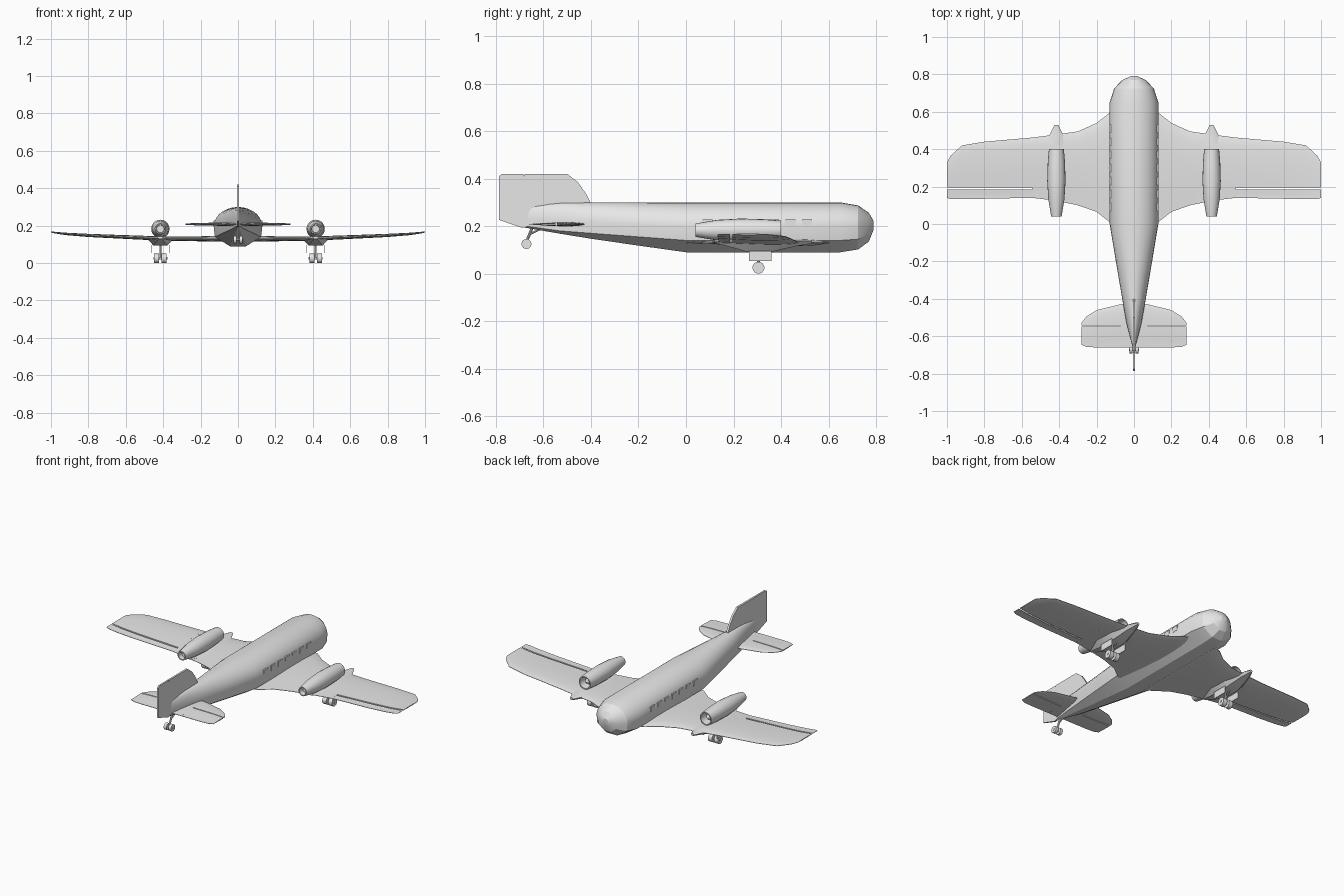
import bpy, bmesh, math
from mathutils import Vector, Matrix

if "Cube" in bpy.data.objects:
    bpy.data.objects.remove(bpy.data.objects["Cube"])

grey = bpy.data.materials.new("light_grey")
grey.diffuse_color = (0.8, 0.8, 0.8, 1)
grey.use_nodes = True
grey.node_tree.nodes["Principled BSDF"].inputs["Base Color"].default_value = grey.diffuse_color


def finish(bm, name, mirror=False, smooth=30):
    """Turn a bmesh into a named, shaded object, mirrored across x if asked."""
    bmesh.ops.remove_doubles(bm, verts=bm.verts, dist=1e-5)
    bmesh.ops.recalc_face_normals(bm, faces=bm.faces)
    me = bpy.data.meshes.new(name)
    bm.to_mesh(me)
    bm.free()
    me.materials.append(grey)
    ob = bpy.data.objects.new(name, me)
    bpy.context.collection.objects.link(ob)
    bpy.ops.object.select_all(action='DESELECT')
    ob.select_set(True)
    bpy.context.view_layer.objects.active = ob
    bpy.ops.object.shade_smooth_by_angle(angle=math.radians(smooth))
    if mirror:
        mod = ob.modifiers.new("mirror", 'MIRROR')
        mod.use_mirror_merge = False
    return ob


def loft(rings, name, mirror=False, caps=True, smooth=30):
    bm = bmesh.new()
    vs = [[bm.verts.new(p) for p in r] for r in rings]
    n = len(rings[0])
    for a, b in zip(vs, vs[1:]):
        for i in range(n):
            j = (i + 1) % n
            bm.faces.new((a[i], a[j], b[j], b[i]))
    if caps:
        bm.faces.new(vs[0])
        bm.faces.new(vs[-1])
    return finish(bm, name, mirror, smooth)


def lathe_y(profile, cx, cz, name, n=20):
    """Spin a (y, radius) profile about an axis running along y."""
    angs = [2 * math.pi * i / n for i in range(n)]
    rings = [[(cx + r * math.cos(a), y, cz + r * math.sin(a)) for a in angs]
             for y, r in profile]
    return loft(rings, name, True, caps=False)


def add_rod(bm, a, b, r, n=10):
    a, b = Vector(a), Vector(b)
    m = Matrix.Translation((a + b) / 2) @ (b - a).to_track_quat('Z', 'Y').to_matrix().to_4x4()
    bmesh.ops.create_cone(bm, cap_ends=True, segments=n, radius1=r, radius2=r,
                          depth=(b - a).length, matrix=m)


def add_box(bm, c, s):
    bmesh.ops.create_cube(bm, size=1, matrix=Matrix.Translation(c) @ Matrix.Diagonal((*s, 1)))


def plate(outline, half, name):
    """Upright plate from a (y, z) outline, centred on x = 0."""
    loft([[(x, y, z) for y, z in outline] for x in (-half, half)], name)


# ---- Lifting surfaces: station = (x, leading y, trailing y, z, thickness)
def foil(st, front=None, back=None, n=8):
    x, le, te, z, th = st
    ya = le if front is None else min(front, le)
    yb = te if back is None else max(back, te)
    up, lo = [], []
    for i in range(n + 1):
        y = ya + (yb - ya) * (i / n) ** 1.4
        s = min(1, max(0, (le - y) / (le - te)))
        h = max(0.0012, th / 2 * math.sqrt(s) * (1 - s) / 0.385)
        up.append((x, y, z + h))
        lo.append((x, y, z - h))
    return up + lo[::-1]


def surface(stations, name, **cut):
    loft([foil(s, **cut) for s in stations], name, True)


wing = [(0.04, 0.62, -0.02, 0.13, 0.03), (0.13, 0.595, 0.01, 0.13, 0.03),
        (0.20, 0.54, 0.065, 0.13, 0.027), (0.30, 0.495, 0.10, 0.13, 0.025),
        (0.42, 0.478, 0.125, 0.132, 0.023), (0.545, 0.462, 0.14, 0.137, 0.021),
        (0.80, 0.44, 0.135, 0.148, 0.017), (0.92, 0.42, 0.133, 0.156, 0.013),
        (0.98, 0.365, 0.133, 0.163, 0.009), (1.0, 0.33, 0.14, 0.166, 0.005)]
surface(wing[:6], "inner_wing")
surface(wing[5:], "outer_wing", back=0.195)
surface(wing[5:], "aileron", front=0.185)

tail = [(0.005, -0.42, -0.66, 0.208, 0.018), (0.075, -0.43, -0.66, 0.208, 0.018),
        (0.20, -0.46, -0.66, 0.208, 0.014), (0.255, -0.495, -0.657, 0.208, 0.01),
        (0.282, -0.53, -0.645, 0.208, 0.006)]
surface(tail[:2], "inner_tailplane")
surface(tail[1:], "outer_tailplane", back=-0.543)
surface(tail[1:], "elevator", front=-0.549)


# ---- Fuselage: rounded top over a chined, narrow flat belly
def hull_ring(y, w, zb, zc, zt):
    zm = zc + 0.35 * (zt - zc)
    arc = [(w * math.cos(math.pi * i / 14), y, zm + (zt - zm) * math.sin(math.pi * i / 14))
           for i in range(15)]
    return ([(-0.33 * w, y, zb), (0.33 * w, y, zb), (0.95 * w, y, zc)]
            + arc + [(-0.95 * w, y, zc)])


hull = [(-0.675, 0.004, 0.193, 0.20, 0.285), (-0.53, 0.04, 0.168, 0.18, 0.298),
        (-0.40, 0.063, 0.147, 0.17, 0.30), (-0.20, 0.097, 0.118, 0.155, 0.30),
        (0.0, 0.13, 0.09, 0.14, 0.30), (0.65, 0.13, 0.09, 0.14, 0.30),
        (0.725, 0.106, 0.102, 0.145, 0.287), (0.77, 0.062, 0.135, 0.165, 0.256),
        (0.79, 0.018, 0.185, 0.192, 0.222)]
loft([hull_ring(*s) for s in hull], "fuselage", smooth=24)

# Cabin windows
bm = bmesh.new()
for i in range(7):
    add_box(bm, (0.127, 0.09 + 0.07 * i, 0.213), (0.008, 0.042, 0.03))
finish(bm, "cabin_windows", True)

# ---- Fin and rudder
plate([(-0.40, 0.295), (-0.42, 0.335), (-0.455, 0.385), (-0.50, 0.42), (-0.68, 0.42),
       (-0.68, 0.22), (-0.45, 0.24)], 0.006, "fin")
plate([(-0.687, 0.42), (-0.775, 0.42), (-0.787, 0.41), (-0.787, 0.226), (-0.69, 0.193),
       (-0.672, 0.196), (-0.672, 0.40)], 0.005, "rudder")

# ---- Engines
EX, GY = 0.415, 0.305
lathe_y([(0.388, 0), (0.375, 0.013), (0.35, 0.021), (0.35, 0.03), (0.40, 0.034),
         (0.40, 0.040), (0.33, 0.046), (0.23, 0.049), (0.13, 0.043), (0.04, 0.028),
         (0.04, 0.022), (0.07, 0.02), (0.07, 0)], EX, 0.183, "engine_nacelle")

# Boat-shaped fairing under each engine: (y, half width, bottom z)
rings = []
for y, w, zb in [(0.12, 0.015, 0.130), (0.25, 0.075, 0.094), (0.37, 0.075, 0.094),
                 (0.46, 0.045, 0.115), (0.53, 0.01, 0.127)]:
    rings.append([(EX + w * a, y, z) for a, z in
                  ((-0.5, zb), (0.5, zb), (1, 0.135), (0.6, 0.142), (-0.6, 0.142), (-1, 0.135))])
loft(rings, "gear_fairing", True)

# ---- Main landing gear
bm = bmesh.new()
for s in (-1, 1):
    add_box(bm, (EX + s * 0.048, GY + 0.007, 0.075), (0.003, 0.095, 0.042))
finish(bm, "gear_doors", True)

bm = bmesh.new()
add_rod(bm, (EX, GY, 0.10), (EX, GY, 0.02), 0.006)
add_rod(bm, (EX, GY + 0.04, 0.10), (EX, GY, 0.05), 0.004)
add_rod(bm, (EX - 0.037, GY, 0.025), (EX + 0.037, GY, 0.025), 0.007)
finish(bm, "main_gear_strut", True)

bm = bmesh.new()
for s in (-1, 1):
    add_rod(bm, (EX + s * 0.007, GY, 0.025), (EX + s * 0.034, GY, 0.025), 0.025, 18)
finish(bm, "main_wheels", True)

# ---- Tail gear
bm = bmesh.new()
add_rod(bm, (0, -0.645, 0.20), (0, -0.665, 0.15), 0.006)
add_rod(bm, (0, -0.665, 0.155), (0, -0.672, 0.125), 0.005)
add_rod(bm, (0, -0.61, 0.19), (0, -0.66, 0.165), 0.004)
add_rod(bm, (-0.027, -0.672, 0.125), (0.027, -0.672, 0.125), 0.006)
finish(bm, "tail_gear_strut")

bm = bmesh.new()
add_rod(bm, (0.007, -0.672, 0.125), (0.025, -0.672, 0.125), 0.021, 18)
finish(bm, "tail_wheels", True)
